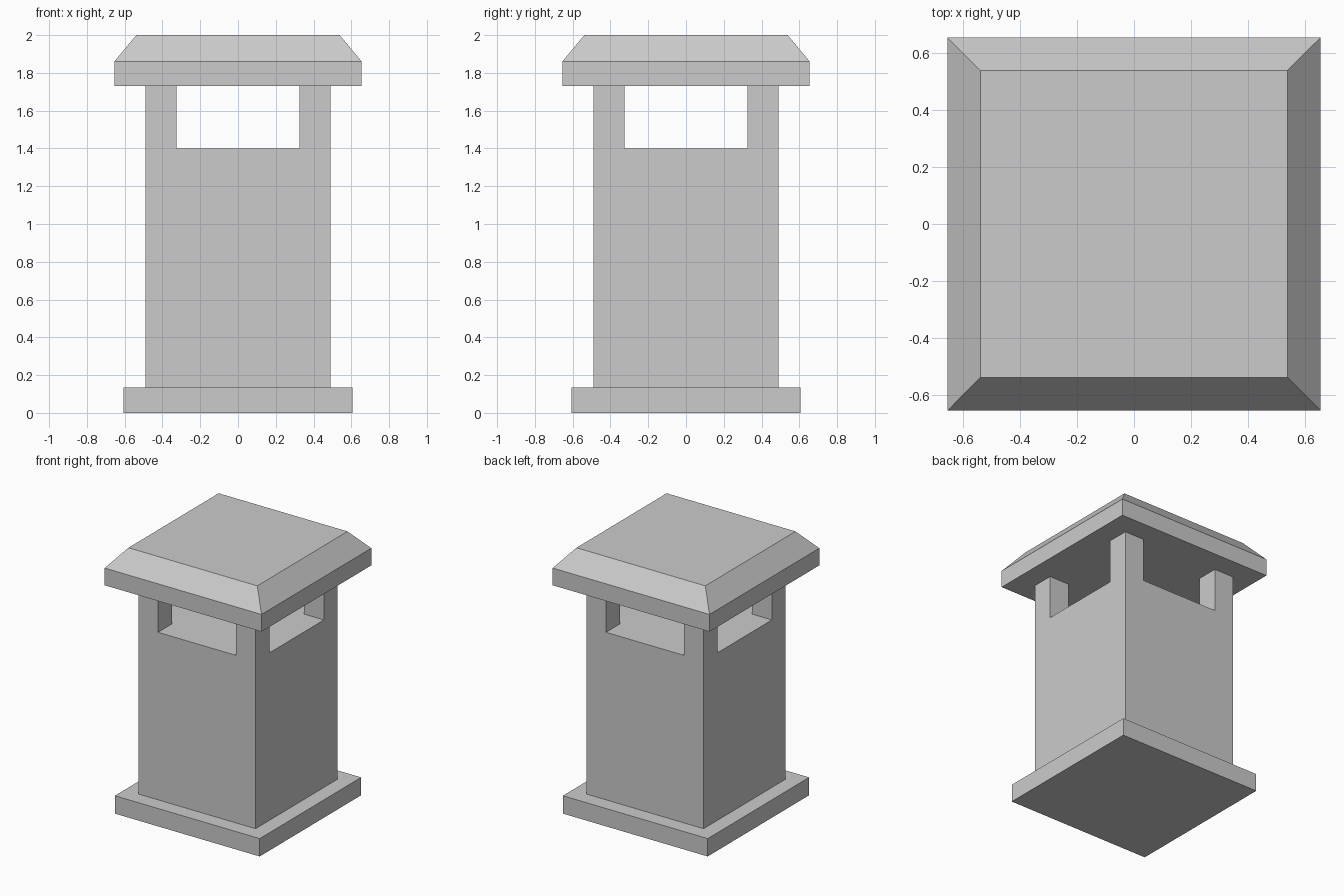
import bpy
import bmesh

if "Cube" in bpy.data.objects:
    bpy.data.objects.remove(bpy.data.objects["Cube"])


def block(name, half_x, half_y, z0, z1):
    """Box centred on the z axis, spanning z0 to z1."""
    bm = bmesh.new()
    bmesh.ops.create_cube(bm, size=2)
    for v in bm.verts:
        v.co = (v.co.x * half_x, v.co.y * half_y, z1 if v.co.z > 0 else z0)
    mesh = bpy.data.meshes.new(name)
    bm.to_mesh(mesh)
    bm.free()
    obj = bpy.data.objects.new(name, mesh)
    bpy.context.collection.objects.link(obj)
    return obj


# Base plinth
block("base_plinth", 0.605, 0.605, 0, 0.135)

# Bin body: square column with openings cut through both ways, leaving corner posts
body = block("bin_body", 0.49, 0.49, 0.135, 1.73)
for name, hx, hy in (("opening_cutter_x", 0.8, 0.325), ("opening_cutter_y", 0.325, 0.8)):
    cutter = block(name, hx, hy, 1.4, 1.9)
    cutter.hide_render = True
    cutter.hide_viewport = True
    cutter.display_type = 'WIRE'
    cut = body.modifiers.new(name, 'BOOLEAN')
    cut.operation = 'DIFFERENCE'
    cut.solver = 'EXACT'
    cut.object = cutter

# Roof: slab whose top face is extruded and tapered inward
roof = block("roof_cap", 0.655, 0.655, 1.73, 1.86)
bm = bmesh.new()
bm.from_mesh(roof.data)
bm.normal_update()
top = max(bm.faces, key=lambda f: f.calc_center_median().z)
bmesh.ops.inset_individual(bm, faces=[top], thickness=0.165, depth=0.14)
for v in top.verts:
    v.co.z = 2.0
bm.to_mesh(roof.data)
bm.free()
